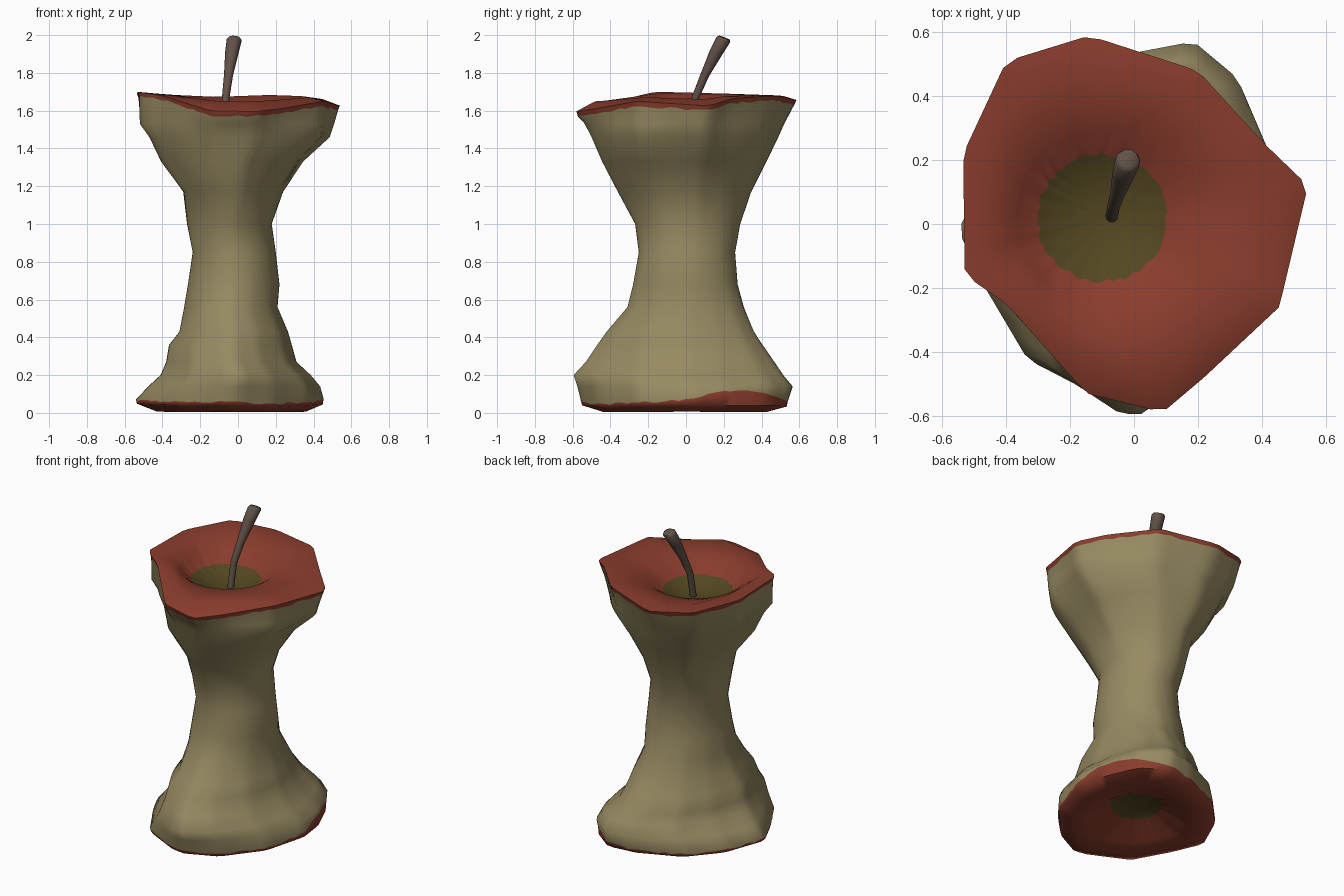
import bpy, bmesh, math, random
from mathutils import Vector

if "Cube" in bpy.data.objects:
    bpy.data.objects.remove(bpy.data.objects["Cube"])
random.seed(4)
N = 72


def material(name, rgb):
    m = bpy.data.materials.new(name)
    m.diffuse_color = (*rgb, 1)
    m.use_nodes = True
    m.node_tree.nodes["Principled BSDF"].inputs["Base Color"].default_value = m.diffuse_color
    return m


flesh = material("dry flesh", (0.31, 0.255, 0.122))
skin = material("red skin", (0.255, 0.046, 0.026))
hollow = material("olive hollow", (0.088, 0.064, 0.015))
bark = material("stem brown", (0.12, 0.083, 0.062))

# Uneven outlines of the top and bottom rims
TOP = [(-.14, .59, 1.655), (.20, .48, 1.68), (.41, .25, 1.665), (.545, .12, 1.625),
       (.455, -.26, 1.65), (.22, -.48, 1.61), (.09, -.59, 1.595), (-.15, -.53, 1.60),
       (-.40, -.25, 1.68), (-.53, -.16, 1.70), (-.535, .22, 1.69), (-.40, .51, 1.68)]
BOTTOM = [(.18, .54, .035), (.33, .43, .04), (.42, .22, .04), (.45, .03, .045), (.37, -.24, .04),
          (.18, -.45, .03), (0, -.55, .04), (-.08, -.55, .045), (-.33, -.42, .04),
          (-.46, -.2, .045), (-.545, -.02, .05), (-.43, .22, .035), (-.26, .40, .03), (0, .51, .03)]


def sample(poly):
    """Points of the outline at N even angles."""
    out = []
    pts = [Vector(p) for p in poly]
    for i in range(N):
        a = 2 * math.pi * i / N
        d = Vector((math.cos(a), math.sin(a)))
        for p, q in zip(pts, pts[1:] + pts[:1]):
            cp, cq = d.cross(p.xy), d.cross(q.xy)
            if cp * cq <= 0 and cp != cq:
                r = p.lerp(q, cp / (cp - cq))
                if r.xy.dot(d) > 0:
                    out.append(r)
                    break
    return out


def unit(ring):
    """Outline stretched to the -1..1 square."""
    xs, ys = [p.x for p in ring], [p.y for p in ring]
    return [Vector((2 * (p.x - min(xs)) / (max(xs) - min(xs)) - 1,
                    2 * (p.y - min(ys)) / (max(ys) - min(ys)) - 1)) for p in ring]


def clamp(v):
    return max(0, min(1, v))


top, bottom = sample(TOP), sample(BOTTOM)
utop, ubot = unit(top), unit(bottom)
circle = [Vector((math.cos(2 * math.pi * i / N), math.sin(2 * math.pi * i / N))) for i in range(N)]


def lobe(i, degrees, power=8):
    """1 in the given direction, falling off to the sides."""
    return max(0, math.cos(2 * math.pi * i / N - math.radians(degrees))) ** power


def body_ring(z, x0, x1, y0, y1):
    wt, wb = clamp((z - .9) / .6), clamp((.75 - z) / .55)
    swell = clamp(1 - abs(z - 1.38) / .25)
    out = []
    for i, (t, b, c) in enumerate(zip(utop, ubot, circle)):
        u = t * wt + b * wb + c * (1 - wt - wb)
        # bulges of the upper flesh along the diagonals
        u *= 1 + swell * (.15 * lobe(i, -45) + .14 * lobe(i, 225) + .09 * lobe(i, 45))
        out.append(Vector(((x0 + x1) / 2 + u.x * (x1 - x0) / 2, (y0 + y1) / 2 + u.y * (y1 - y0) / 2, z)))
    return out


def inner(ring, scale, z, keep, cx=0, cy=0):
    """Shrunken rim at height z, keeping part of the rim's waviness."""
    return [Vector((cx + (p.x - cx) * scale, cy + (p.y - cy) * scale, z + (p.z - z) * keep)) for p in ring]


def round_ring(cx, cy, r, z, rough=.04):
    return [Vector((cx + c.x * k, cy + c.y * k, z)) for c in circle
            for k in [r * random.uniform(1 - rough, 1 + rough)]]


def edge_ring(ring, scale, offset):
    return [Vector((p.x * scale, p.y * scale, p.z + offset(i) + random.uniform(-.006, .006)))
            for i, p in enumerate(ring)]


PROFILE = [(.14, -.475, .435, -.575, .565), (.20, -.41, .385, -.595, .515), (.27, -.38, .31, -.53, .47),
           (.36, -.365, .285, -.47, .41), (.43, -.31, .265, -.42, .365), (.56, -.285, .21, -.31, .31),
           (.68, -.265, .22, -.28, .275), (.85, -.24, .20, -.25, .26), (1.0, -.27, .18, -.27, .29),
           (1.17, -.29, .24, -.36, .35), (1.33, -.40, .34, -.435, .43), (1.46, -.46, .48, -.49, .49),
           (1.53, -.515, .505, -.53, .52)]

# Ring stack from the bottom hollow to the top hollow: (ring, colour of band above it)
stack = [(round_ring(-.02, 0, .05, .12), 2), (round_ring(-.02, 0, .15, .10), 1),
         (inner(bottom, .6, .03, .1), 1), (inner(bottom, .8, .001, .12), 1),
         (bottom, 1), (edge_ring(bottom, 1.01, lambda i: .017 + .06 * lobe(i, 35)), 0)]
stack += [(body_ring(*row), 0) for row in PROFILE]
stack += [(edge_ring(top, .985, lambda i: -.025), 1), (top, 1),
          (inner(top, .83, 1.685, .4), 1), (round_ring(-.085, .02, .28, 1.635, 0), 1),
          (round_ring(-.10, .02, .20, 1.57), 2), (round_ring(-.08, .02, .07, 1.52), 2)]

# Apple core
bm = bmesh.new()
rings = [[bm.verts.new(p) for p in ring] for ring, _ in stack]
for k in range(len(rings) - 1):
    lo, hi = rings[k], rings[k + 1]
    for i in range(N):
        j = (i + 1) % N
        bm.faces.new((lo[i], lo[j], hi[j], hi[i])).material_index = stack[k][1]
bm.faces.new(rings[0][::-1]).material_index = 2
bm.faces.new(rings[-1]).material_index = 2
bmesh.ops.recalc_face_normals(bm, faces=bm.faces)


def finish(bm, name, mats, angle):
    me = bpy.data.meshes.new(name)
    bm.to_mesh(me)
    bm.free()
    ob = bpy.data.objects.new(name, me)
    bpy.context.collection.objects.link(ob)
    for m in mats:
        me.materials.append(m)
    bpy.ops.object.select_all(action='DESELECT')
    ob.select_set(True)
    bpy.context.view_layer.objects.active = ob
    bpy.ops.object.shade_smooth_by_angle(angle=math.radians(angle))


finish(bm, "apple_core", [flesh, skin, hollow], 65)

# Bent stem, thicker at the tip
bm = bmesh.new()
path = [((-.07, .02, 1.49), .02), ((-.065, .05, 1.67), .02), ((-.05, .10, 1.79), .024),
        ((-.032, .16, 1.91), .036), ((-.02, .197, 1.975), .04), ((-.018, .205, 1.985), .032)]
axis = Vector((.04, .17, .42)).normalized()
side = axis.cross(Vector((0, 1, 0))).normalized()
up = axis.cross(side)
prev = None
for p, r in path:
    ring = [bm.verts.new(Vector(p) + r * (math.cos(a) * side + math.sin(a) * up))
            for a in (math.pi * k / 5 for k in range(10))]
    if prev:
        for i in range(10):
            bm.faces.new((prev[i], prev[(i + 1) % 10], ring[(i + 1) % 10], ring[i]))
    else:
        bm.faces.new(ring)
    prev = ring
bm.faces.new(prev)
bmesh.ops.recalc_face_normals(bm, faces=bm.faces)
finish(bm, "stem", [bark], 65)
